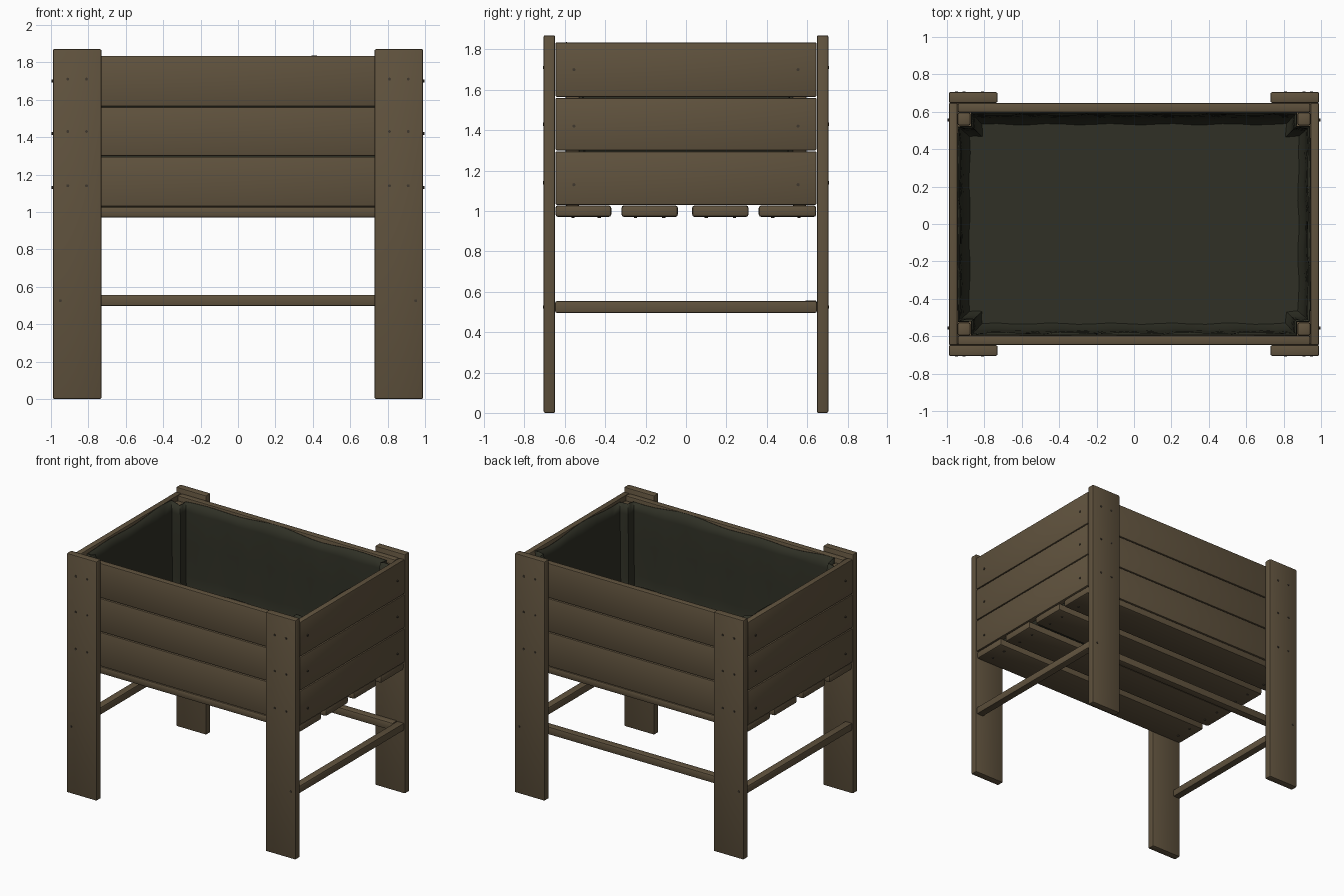
import bpy, bmesh, math, random
from mathutils import Matrix

if "Cube" in bpy.data.objects:
    bpy.data.objects.remove(bpy.data.objects["Cube"])

random.seed(4)


def material(name, rgb):
    m = bpy.data.materials.new(name)
    m.diffuse_color = (*rgb, 1)
    m.use_nodes = True
    m.node_tree.nodes["Principled BSDF"].inputs["Base Color"].default_value = m.diffuse_color
    return m


WOOD = material("weathered_brown_wood", (0.118, 0.086, 0.048))
LINER = material("dark_liner", (0.029, 0.030, 0.019))
SCREW = material("dark_screw", (0.05, 0.04, 0.028))


def finish(name, bm, mat):
    me = bpy.data.meshes.new(name)
    bm.to_mesh(me)
    bm.free()
    me.materials.append(mat)
    ob = bpy.data.objects.new(name, me)
    bpy.context.collection.objects.link(ob)
    return ob


def smooth(ob, angle=35):
    bpy.ops.object.select_all(action='DESELECT')
    ob.select_set(True)
    bpy.context.view_layer.objects.active = ob
    bpy.ops.object.shade_smooth_by_angle(angle=math.radians(angle))


def board(name, x, y, z, bevel=0.008):
    """Rounded timber between (min, max) pairs on each axis."""
    bm = bmesh.new()
    bmesh.ops.create_cube(bm, size=1)
    for v in bm.verts:
        for i, (a, b) in enumerate((x, y, z)):
            v.co[i] = b if v.co[i] > 0 else a
    bmesh.ops.bevel(bm, geom=bm.edges[:], offset=bevel, segments=2,
                    profile=0.5, affect='EDGES')
    ob = finish(name, bm, WOOD)
    smooth(ob)
    return ob


def span(s, a, b):
    return (a, b) if s > 0 else (-b, -a)


sides = (("left", -1), ("right", 1))
ends = (("front", -1), ("back", 1))
rows = ((1.03, 1.295), (1.30, 1.56), (1.565, 1.835))

# Legs and inner corner posts
for sn, sx in sides:
    for en, sy in ends:
        board(f"{en}_{sn}_leg", span(sx, 0.73, 0.99), span(sy, 0.648, 0.705), (0, 1.87))
        board(f"{en}_{sn}_corner_post", span(sx, 0.875, 0.943),
              span(sy, 0.527, 0.597), (1.025, 1.80), 0.01)

# Box walls, three boards high
for i, z in enumerate(rows):
    for en, sy in ends:
        board(f"{en}_wall_board_{i + 1}", (-0.942, 0.942), span(sy, 0.597, 0.647), z)
    for sn, sx in sides:
        board(f"{sn}_wall_board_{i + 1}", span(sx, 0.943, 0.99), (-0.647, 0.647), z)

# Floor slats
for i, y in enumerate(((-0.647, -0.37), (-0.32, -0.04), (0.03, 0.31), (0.36, 0.645))):
    board(f"floor_slat_{i + 1}", (-0.985, 0.985), y, (0.97, 1.028), 0.014)

# Stretchers: both ends and the back
for sn, sx in sides:
    board(f"{sn}_stretcher", span(sx, 0.925, 0.985), (-0.648, 0.648), (0.495, 0.553))
board("back_stretcher", (-0.925, 0.925), (0.588, 0.648), (0.497, 0.557))

# Liner outline: a rectangle notched around the corner posts
X, Y, PX, PY = 0.938, 0.592, 0.867, 0.519
quarter = [(X, PY), (PX, PY), (PX, Y)]
corners = (quarter + [(-x, y) for x, y in reversed(quarter)]
           + [(-x, -y) for x, y in quarter] + [(x, -y) for x, y in reversed(quarter)])
outline = []
for i, a in enumerate(corners):
    b = corners[(i + 1) % len(corners)]
    n = max(2, int(math.dist(a, b) / 0.09))
    outline += [(a[0] + (b[0] - a[0]) * k / n, a[1] + (b[1] - a[1]) * k / n)
                for k in range(n)]

# Liner sheet: wavy rim, sloping walls, flat floor
bm = bmesh.new()
levels = ((1.818, 0.0), (1.74, 0.006), (1.5, 0.012), (1.25, 0.018), (1.09, 0.026), (1.036, 0.055))
loops = []
phase = [random.uniform(0, 6) for _ in range(3)]
for j, (z, inset) in enumerate(levels):
    ring = []
    for k, (x, y) in enumerate(outline):
        wave = math.sin(k * 0.9 + phase[0]) + math.sin(k * 0.47 + phase[1])
        fold = inset + (0.004 * (1 + math.sin(k * 1.7 + j * 0.4 + phase[2])) if 0 < j else 0)
        ring.append(bm.verts.new((x * (1 - fold / X), y * (1 - fold / Y),
                                  z + (0.009 * wave if j == 0 else 0))))
    loops.append(ring)
n = len(outline)
for a, b in zip(loops, loops[1:]):
    for k in range(n):
        bm.faces.new((a[k], b[k], b[(k + 1) % n], a[(k + 1) % n]))
bm.faces.new(loops[-1])
bmesh.ops.triangulate(bm, faces=[f for f in bm.faces if len(f.verts) > 4])
bmesh.ops.recalc_face_normals(bm, faces=bm.faces[:])
# Make the normals face the inside of the box
if max(bm.faces, key=lambda f: f.calc_area()).normal.z < 0:
    bmesh.ops.reverse_faces(bm, faces=bm.faces[:])
liner = finish("planter_liner", bm, LINER)
smooth(liner, 50)
mod = liner.modifiers.new("thickness", 'SOLIDIFY')
mod.thickness = 0.005

# Screw heads on legs, end walls and under the slats
bm = bmesh.new()


def screw(x, y, z, axis):
    turn = {'x': Matrix.Rotation(math.pi / 2, 4, 'Y'),
            'y': Matrix.Rotation(math.pi / 2, 4, 'X'), 'z': Matrix()}[axis]
    bmesh.ops.create_cone(bm, cap_ends=True, segments=8, radius1=0.008, radius2=0.008,
                          depth=0.014, matrix=Matrix.Translation((x, y, z)) @ turn)


for sx in (-1, 1):
    for sy in (-1, 1):
        for z in (1.14, 1.43, 1.71):
            for x in (0.81, 0.91):
                screw(sx * x, sy * 0.702, z, 'y')
            screw(sx * 0.989, sy * 0.555, z - 0.01, 'x')
        screw(sx * 0.95, sy * 0.702, 0.525, 'y')
    for y in (-0.56, -0.43, -0.25, -0.11, 0.1, 0.24, 0.43, 0.56):
        screw(sx * 0.9, y, 0.972, 'z')
finish("screw_heads", bm, SCREW)
